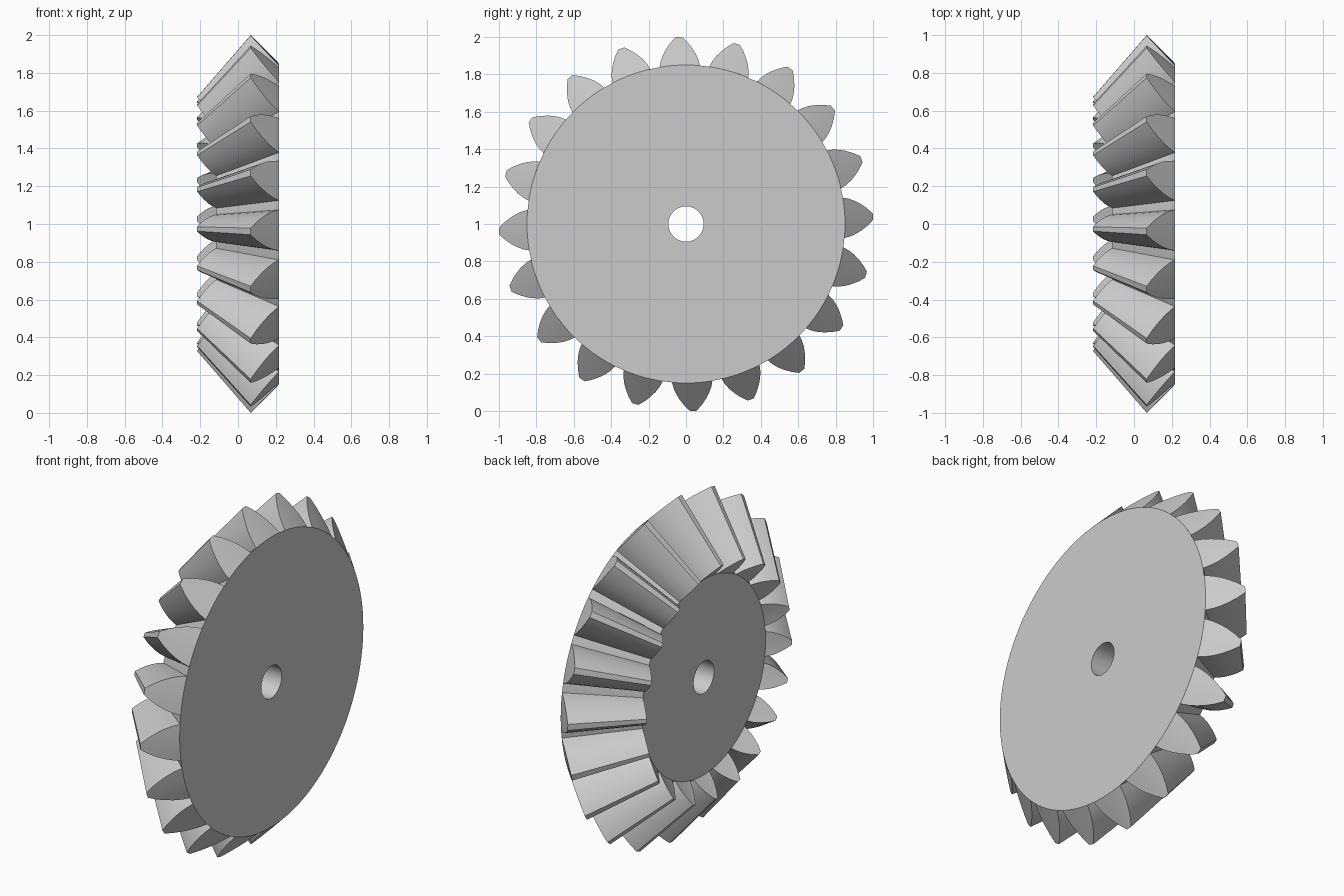
import bpy, bmesh, math

if "Cube" in bpy.data.objects:
    bpy.data.objects.remove(bpy.data.objects["Cube"])

TEETH = 20
OFFSET = -2.25            # angle of the first tooth, degrees from +z
APEX = -0.80              # x of the common cone apex
SMALL = 0.673             # scale of the small end towards the apex
BACK_X, ROOT_R, BORE_R = 0.217, 0.85, 0.094
SEG = 120

steel = bpy.data.materials.new("grey_steel")
steel.diffuse_color = (0.6, 0.6, 0.6, 1)
steel.use_nodes = True
steel.node_tree.nodes["Principled BSDF"].inputs["Base Color"].default_value = steel.diffuse_color


def polar(x, r, deg):
    """Point around the x axis, with the axle at z = 1."""
    a = math.radians(deg)
    return (x, r * math.sin(a), 1 + r * math.cos(a))


def toward_apex(x, r, s):
    return APEX + (x - APEX) * s, r * s


def finish(bm, name, angle):
    bmesh.ops.recalc_face_normals(bm, faces=bm.faces)
    me = bpy.data.meshes.new(name)
    bm.to_mesh(me)
    bm.free()
    ob = bpy.data.objects.new(name, me)
    bpy.context.collection.objects.link(ob)
    me.materials.append(steel)
    bpy.ops.object.select_all(action='DESELECT')
    ob.select_set(True)
    bpy.context.view_layer.objects.active = ob
    bpy.ops.object.shade_smooth_by_angle(angle=math.radians(angle))
    return ob


# Conical body with a bore: closed profile turned around the x axis
front_x, front_r = toward_apex(BACK_X, ROOT_R, SMALL)
profile = [(BACK_X, BORE_R), (BACK_X, ROOT_R), (front_x, front_r), (front_x, BORE_R)]
bm = bmesh.new()
rings = [[bm.verts.new(polar(x, r, i * 360 / SEG)) for i in range(SEG)] for x, r in profile]
for k in range(4):
    a, b = rings[k], rings[(k + 1) % 4]
    for i in range(SEG):
        j = (i + 1) % SEG
        bm.faces.new((a[i], a[j], b[j], b[i]))
finish(bm, "gear_body", 30)

# Tooth outline on the back cone: radius, half angle in degrees
outline = [(0.85, 7.3), (0.88, 6.6), (0.91, 5.6), (0.94, 4.3), (0.97, 2.8), (0.99, 1.6), (1.0, 1.0)]
COLS = 5


def tooth_end(bm, centre, scale):
    """Grid of points filling one end of a tooth."""
    rows = []
    for r, half in outline:
        x, rr = toward_apex(BACK_X - (r - ROOT_R), r, scale)
        rows.append([bm.verts.new(polar(x, rr, centre + half * (2 * c / (COLS - 1) - 1)))
                     for c in range(COLS)])
    for lo, hi in zip(rows, rows[1:]):
        for c in range(COLS - 1):
            bm.faces.new((lo[c], lo[c + 1], hi[c + 1], hi[c]))
    # Rim running up one flank, over the tip and down the other
    return [row[0] for row in rows] + rows[-1][1:-1] + [row[-1] for row in reversed(rows)]


# Tapered teeth converging on the apex
bm = bmesh.new()
for t in range(TEETH):
    centre = OFFSET + t * 360 / TEETH
    big, small = tooth_end(bm, centre, 1), tooth_end(bm, centre, SMALL)
    for i in range(len(big) - 1):
        bm.faces.new((big[i], big[i + 1], small[i + 1], small[i]))
finish(bm, "gear_teeth", 30)
